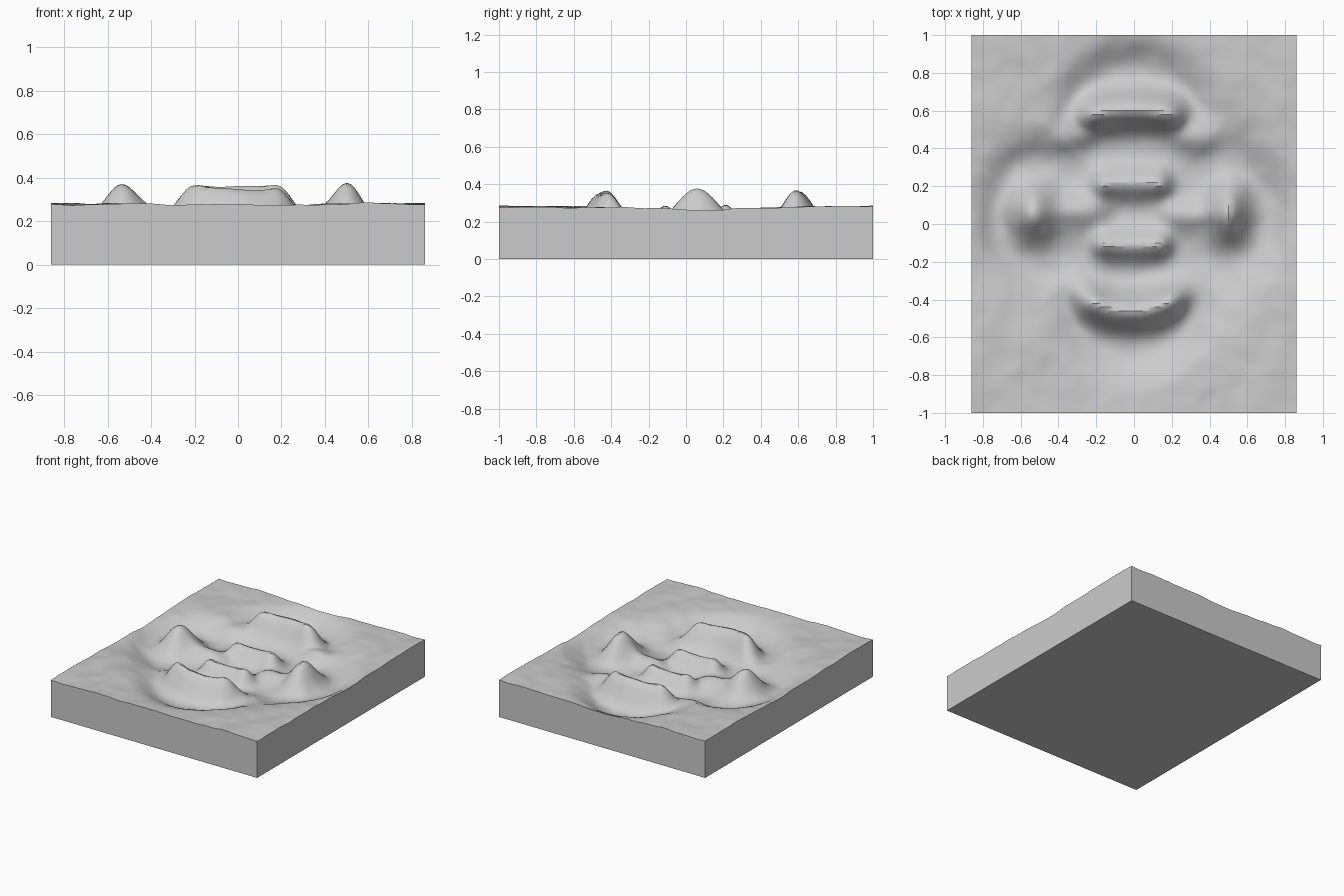
import bpy, bmesh, math
from mathutils import Vector, noise

cube = bpy.data.objects.get("Cube")
if cube:
    bpy.data.objects.remove(cube, do_unlink=True)

HALF_X, HALF_Y, RIM = 0.86, 1.0, 0.278
COLS, ROWS = 86, 100


def bump(d, width):
    return math.exp(-0.5 * (d / width) ** 2)


def step(d, width):
    return 0.5 + 0.5 * math.tanh(d / width)


def clamp(value, low, high):
    return max(low, min(high, value))


def peak(x, y, cx, cy, width, length):
    return bump(math.hypot((x - cx) / width, (y - cy) / length), 1)


def crest(x, y, cx, half, cy, bow, width, fade):
    """Bowed crest along x, fading out at both ends."""
    u = x - cx
    line = cy + bow * min((u / half) ** 2, 2)
    return step(half - abs(u), fade) * bump(y - line, width)


def basin(x, y):
    """Cross-shaped bowl in a rounder dish, from 0 to 1."""
    across = math.hypot(x - clamp(x, -0.42, 0.42), y - 0.06)
    along = math.hypot(x, y - clamp(y, -0.42, 0.56))
    dish = 0.5 * step(0.7 - math.hypot(x, y - 0.05), 0.12)
    # the rear right corner stays filled in
    dish *= 1 - step(-x - 0.2, 0.1) * step(y - 0.4, 0.1)
    arms = step(0.36 - min(across, along), 0.09)
    return 1 - (1 - arms) * (1 - dish)


def height(x, y):
    z = RIM - 0.108 * basin(x, y)
    # each feature lifts the ground towards its own top height
    features = [
        # saddles joining the lone peaks to the middle
        (0.245, crest(x, y, -0.36, 0.2, 0.07, 0, 0.07, 0.06)),
        (0.245, crest(x, y, 0.36, 0.2, 0.05, 0, 0.065, 0.06)),
        # broad feet, then the lone peaks
        (0.22, peak(x, y, -0.53, 0.04, 0.13, 0.13)),
        (0.22, peak(x, y, 0.51, 0.04, 0.12, 0.13)),
        (0.367, peak(x, y, -0.535, 0.06, 0.073, 0.095)),
        (0.372, peak(x, y, 0.5, 0.06, 0.063, 0.095)),
        # low crests between the three hollows
        (0.275, crest(x, y, -0.01, 0.19, 0.215, 0, 0.06, 0.05)),
        (0.275, crest(x, y, -0.01, 0.19, -0.11, 0, 0.06, 0.05)),
        # north and south arcs
        (0.36, crest(x, y, -0.01, 0.28, 0.605, -0.04, 0.075, 0.07)),
        (0.35, crest(x, y, -0.02, 0.28, -0.46, 0.07, 0.075, 0.07)),
        # trailing shoulders of the north arc
        (0.255, peak(x, y, -0.33, 0.49, 0.07, 0.06)),
        (0.255, peak(x, y, 0.33, 0.47, 0.08, 0.06)),
    ]
    for top, shape in features:
        z += max(top - z, 0) * shape
    # raised ends of the arcs and low crests
    for cx in (-0.21, 0.19):
        z += 0.02 * peak(x, y, cx, 0.575, 0.04, 0.04)
        z += 0.022 * peak(x, y, cx, -0.41, 0.04, 0.04)
    for cx in (-0.17, 0.15):
        for cy in (0.2, -0.11):
            z += 0.028 * peak(x, y, cx, cy, 0.035, 0.035)
    # gentle rolling ground
    z += 0.01 * noise.noise(Vector((x * 4, y * 4, 0.3)))
    z += 0.005 * noise.noise(Vector((x * 11, y * 11, 2.7)))
    return z


# terrain surface, then extruded down to a solid block
bm = bmesh.new()
bmesh.ops.create_grid(bm, x_segments=COLS, y_segments=ROWS, size=1)
for v in bm.verts:
    v.co.x *= HALF_X
    v.co.y *= HALF_Y
    v.co.z = height(v.co.x, v.co.y)
rim = [e for e in bm.edges if e.is_boundary]
walls = bmesh.ops.extrude_edge_only(bm, edges=rim)["geom"]
for v in walls:
    if isinstance(v, bmesh.types.BMVert):
        v.co.z = 0
bmesh.ops.contextual_create(bm, geom=[e for e in bm.edges if e.is_boundary])
bmesh.ops.recalc_face_normals(bm, faces=bm.faces)

mesh = bpy.data.meshes.new("terrain_block")
bm.to_mesh(mesh)
bm.free()
block = bpy.data.objects.new("terrain_block", mesh)
bpy.context.collection.objects.link(block)

# plain grey stone
stone = bpy.data.materials.new("stone_grey")
stone.use_nodes = True
grey = (0.6, 0.6, 0.6, 1)
stone.diffuse_color = grey
stone.node_tree.nodes["Principled BSDF"].inputs["Base Color"].default_value = grey
mesh.materials.append(stone)

bpy.ops.object.select_all(action="DESELECT")
block.select_set(True)
bpy.context.view_layer.objects.active = block
bpy.ops.object.shade_smooth_by_angle(angle=math.radians(30))
